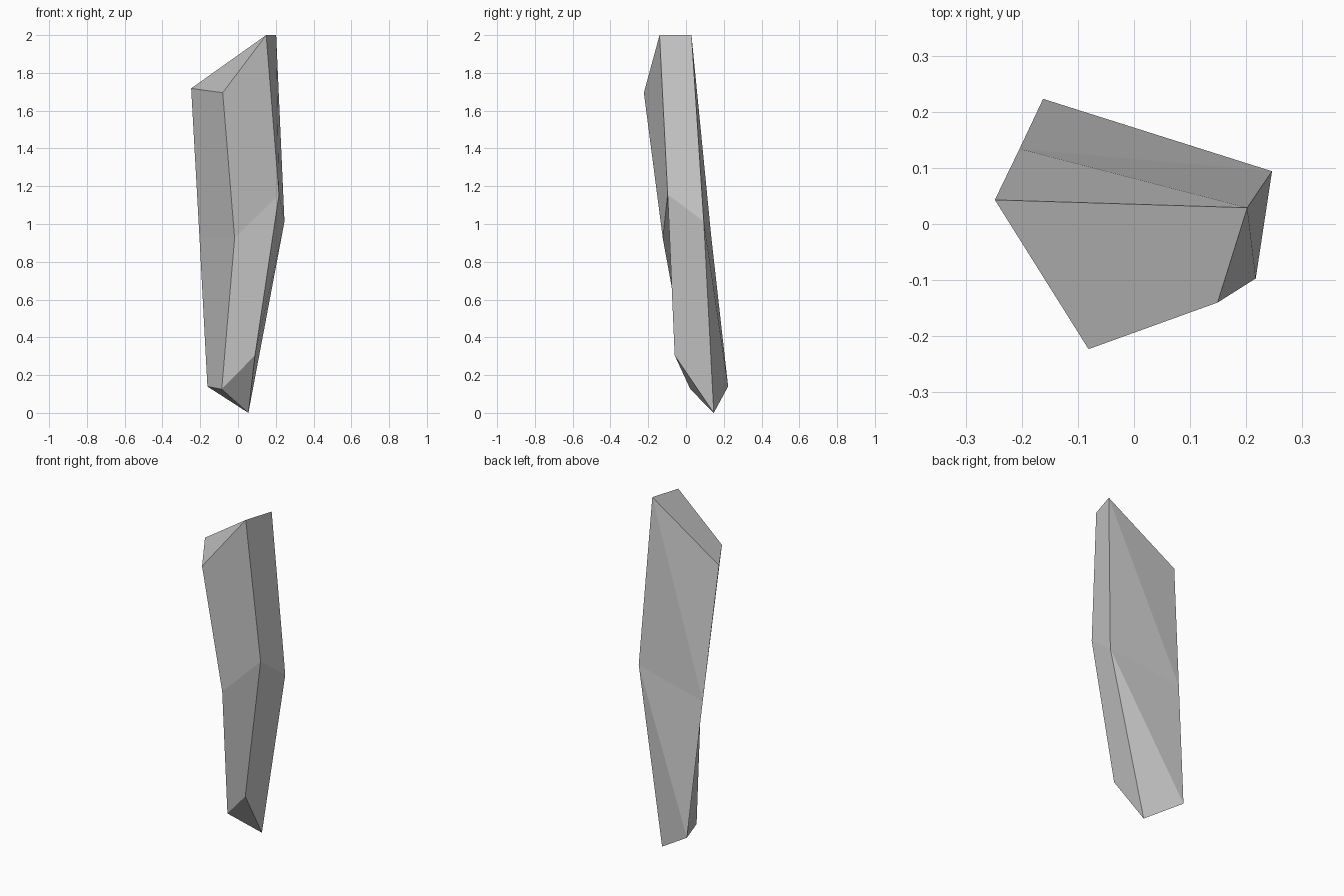
import bpy, bmesh

if "Cube" in bpy.data.objects:
    bpy.data.objects.remove(bpy.data.objects["Cube"])

# Four-sided cross-sections of the shard: left, front, right, back corners
rings = [
    [(-0.162, 0.223, 0.14), (-0.086, 0.023, 0.125), (0.09, -0.06, 0.305), (0.055, 0.147, 0.0)],
    [(-0.204, 0.134, 0.93), (-0.018, -0.123, 0.925), (0.217, -0.097, 1.157), (0.246, 0.094, 1.013)],
    [(-0.248, 0.043, 1.718), (-0.081, -0.223, 1.695), (0.149, -0.14, 2.0), (0.202, 0.029, 2.0)],
]

bm = bmesh.new()
loops = [[bm.verts.new(p) for p in ring] for ring in rings]

# Long side facets
for low, high in zip(loops, loops[1:]):
    for i in range(4):
        j = (i + 1) % 4
        if i == 3:  # back side folds along its diagonal
            bm.faces.new((low[i], low[j], high[i]))
            bm.faces.new((low[j], high[j], high[i]))
        else:
            bm.faces.new((low[i], low[j], high[j], high[i]))

# Slanted tip and creased base
bm.faces.new(loops[2])
b = loops[0]
bm.faces.new((b[0], b[3], b[1]))
bm.faces.new((b[1], b[3], b[2]))
bmesh.ops.recalc_face_normals(bm, faces=bm.faces[:])

mesh = bpy.data.meshes.new("stone_shard")
bm.to_mesh(mesh)
bm.free()
shard = bpy.data.objects.new("stone_shard", mesh)
bpy.context.collection.objects.link(shard)
